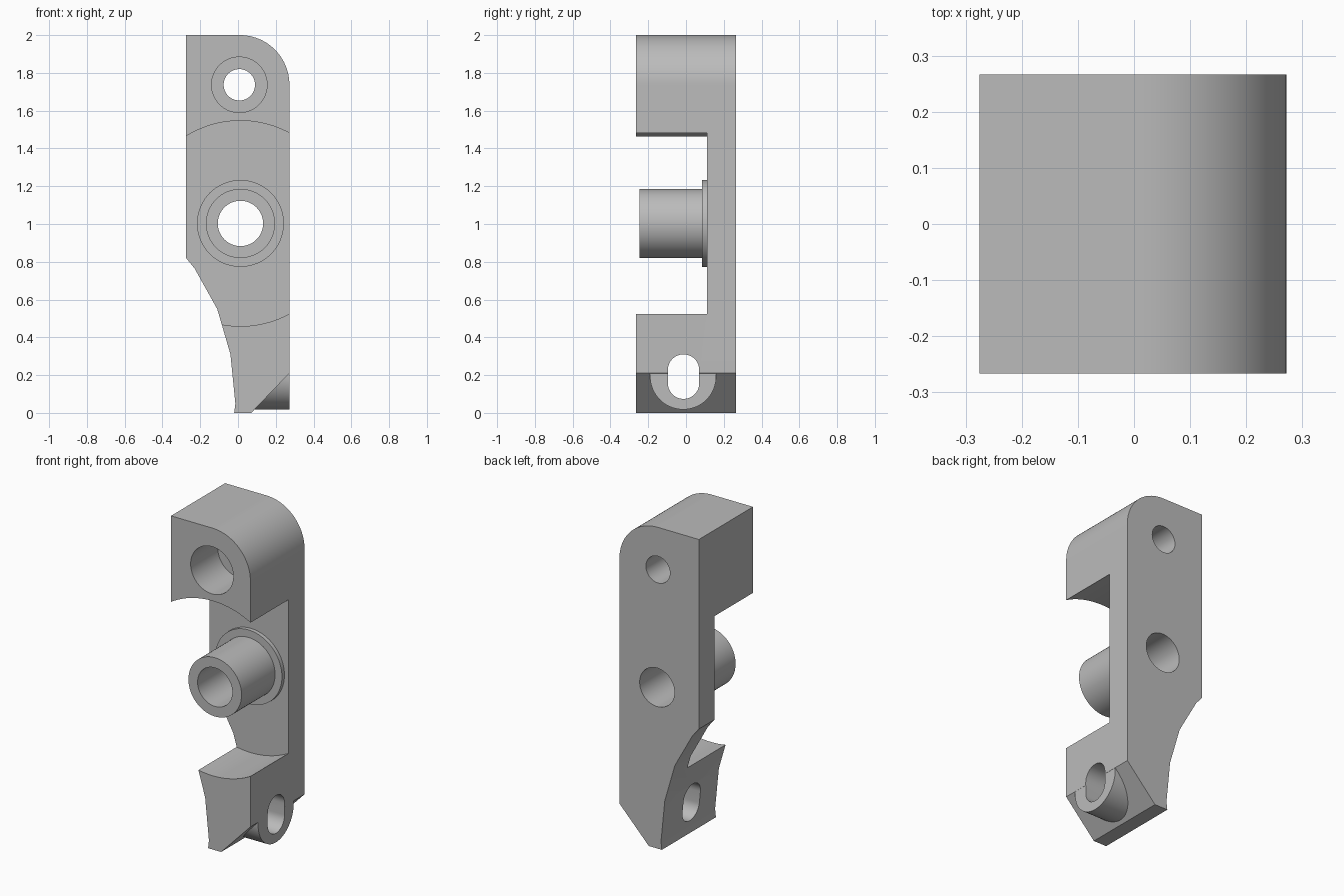
import bpy, bmesh, math
from mathutils import Matrix

cube = bpy.data.objects.get("Cube")
if cube:
    bpy.data.objects.remove(cube, do_unlink=True)

grey = bpy.data.materials.new("plain_grey")
grey.use_nodes = True
colour = (0.5, 0.5, 0.5, 1)
grey.diffuse_color = colour
grey.node_tree.nodes["Principled BSDF"].inputs["Base Color"].default_value = colour

HALF = 0.266        # half depth of the bracket
SIDE = 0.272        # flat right-hand side
PLATE = 0.11        # front face of the rear plate
PIVOT = (0.013, 1.003)
SCREW = (0.007, 1.737)


def arc(cx, cz, r, start, end, n):
    """Points on an arc, angles in degrees."""
    angles = [math.radians(start + (end - start) * i / n) for i in range(n + 1)]
    return [(cx + r * math.cos(a), cz + r * math.sin(a)) for a in angles]


def prism(name, points, lo, hi, axis="y"):
    """Extrude a profile given as (x, z) along y, or (y, z) along x."""
    def place(u, v, w):
        return (u, w, v) if axis == "y" else (w, u, v)
    bm = bmesh.new()
    face = bm.faces.new([bm.verts.new(place(u, v, lo)) for u, v in points])
    extruded = bmesh.ops.extrude_face_region(bm, geom=[face])["geom"]
    moved = [g for g in extruded if isinstance(g, bmesh.types.BMVert)]
    bmesh.ops.translate(bm, verts=moved, vec=place(0, 0, hi - lo))
    bmesh.ops.recalc_face_normals(bm, faces=bm.faces)
    mesh = bpy.data.meshes.new(name)
    bm.to_mesh(mesh)
    bm.free()
    obj = bpy.data.objects.new(name, mesh)
    bpy.context.collection.objects.link(obj)
    mesh.materials.append(grey)
    return obj


def disc(name, centre, r, lo, hi, n=64):
    return prism(name, arc(*centre, r, 0, 360, n)[:-1], lo, hi)


def combine(target, tool, operation):
    """Apply a boolean and remove the tool."""
    tool.hide_render = True
    mod = target.modifiers.new(operation, "BOOLEAN")
    mod.operation = operation
    mod.solver = "EXACT"
    mod.object = tool
    bpy.context.view_layer.objects.active = target
    bpy.ops.object.modifier_apply(modifier=mod.name)
    bpy.data.objects.remove(tool, do_unlink=True)


# Body: rounded top corner, tapering left edge, slanted foot
outline = [(-0.275, 2.0)]
outline += arc(SIDE - 0.262, 1.738, 0.262, 90, 0, 24)
outline += [(SIDE, 0.21), (0.07, 0), (-0.02, 0), (-0.014, 0.05), (-0.04, 0.31),
            (-0.11, 0.55), (-0.23, 0.765), (-0.275, 0.82)]
body = prism("bracket_body", outline, -HALF, HALF)

# Round bay that leaves the rear plate between the two blocks
combine(body, disc("bay_cutter", PIVOT, 0.544, -0.4, PLATE, 128), "DIFFERENCE")

# Pivot collar and sleeve
combine(body, disc("pivot_collar", PIVOT, 0.23, 0.085, 0.18), "UNION")
combine(body, disc("pivot_sleeve", PIVOT, 0.183, -0.245, 0.16), "UNION")

# Round-bottomed lug on the slanted foot
lug = arc(-0.015, 0.193, 0.175, 180, 360, 32) + [(0.16, 0.3), (-0.19, 0.3)]
combine(body, prism("slot_lug", lug, 0.05, SIDE - 0.0005, "x"), "UNION")

# Bores through the pivot and the screw hole with its counterbore
combine(body, disc("pivot_bore", PIVOT, 0.12, -0.5, 0.5), "DIFFERENCE")
combine(body, disc("screw_bore", SCREW, 0.083, -0.5, 0.5), "DIFFERENCE")
combine(body, disc("screw_counterbore", SCREW, 0.147, -0.5, 0.0), "DIFFERENCE")

# Sideways slot through the foot
slot = arc(-0.013, 0.157, 0.083, 180, 360, 24) + arc(-0.013, 0.227, 0.083, 0, 180, 24)
combine(body, prism("slot_cutter", slot, -0.5, 0.5, "x"), "DIFFERENCE")

# Smooth curved walls, crisp edges
bpy.ops.object.select_all(action="DESELECT")
body.select_set(True)
bpy.context.view_layer.objects.active = body
bpy.ops.object.shade_smooth_by_angle(angle=math.radians(20))
